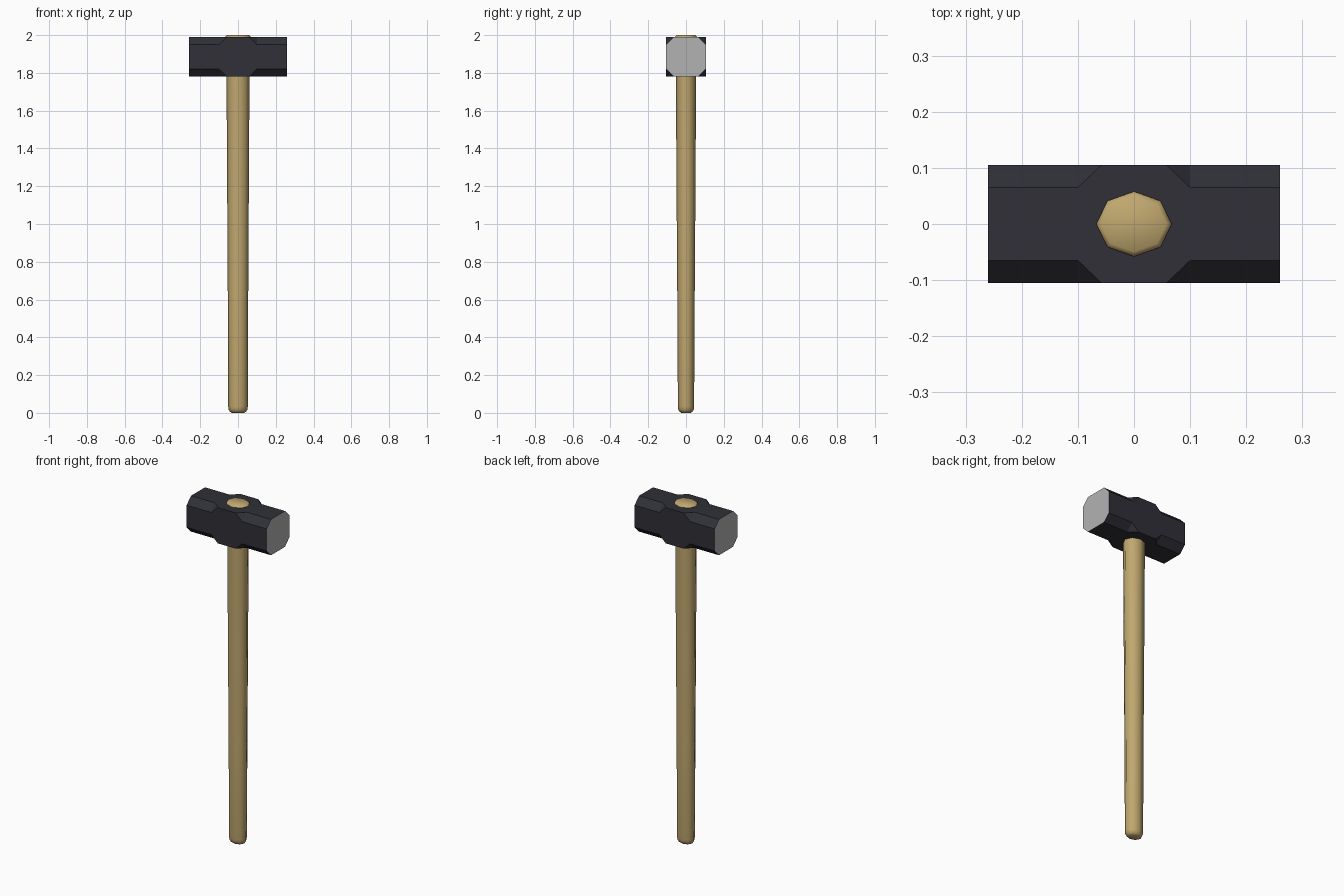
import bpy, bmesh, math

if "Cube" in bpy.data.objects:
    bpy.data.objects.remove(bpy.data.objects["Cube"])


def material(name, rgb):
    m = bpy.data.materials.new(name)
    m.diffuse_color = (*rgb, 1)
    m.use_nodes = True
    m.node_tree.nodes["Principled BSDF"].inputs["Base Color"].default_value = m.diffuse_color
    return m


wood = material("tan wood", (0.53, 0.39, 0.16))
iron = material("dark iron", (0.029, 0.029, 0.039))
steel = material("bare steel", (0.45, 0.45, 0.45))


def loft(name, rings, mats):
    """Skin a list of equal-length point rings and cap both ends."""
    bm = bmesh.new()
    rows = [[bm.verts.new(p) for p in ring] for ring in rings]
    n = len(rows[0])
    for a, b in zip(rows, rows[1:]):
        for i in range(n):
            j = (i + 1) % n
            bm.faces.new((a[i], a[j], b[j], b[i]))
    bm.faces.new(rows[0])
    bm.faces.new(rows[-1])
    bmesh.ops.remove_doubles(bm, verts=bm.verts[:], dist=1e-4)
    bmesh.ops.recalc_face_normals(bm, faces=bm.faces[:])
    me = bpy.data.meshes.new(name)
    bm.to_mesh(me)
    bm.free()
    for m in mats:
        me.materials.append(m)
    ob = bpy.data.objects.new(name, me)
    bpy.context.collection.objects.link(ob)
    return ob


# Hammer head: square middle, chamfered arms, bare striking faces
H, ZC = 0.105, 1.885


def head_ring(x, c):
    k = H - c
    yz = [(H, -k), (H, k), (k, H), (-k, H), (-H, k), (-H, -k), (-k, -H), (k, -H)]
    return [(x, y, ZC + z) for y, z in yz]


sections = [(-0.26, 0.04), (-0.1, 0.04), (-0.058, 0), (0.058, 0), (0.1, 0.04), (0.26, 0.04)]
head = loft("hammer_head", [head_ring(x, c) for x, c in sections], [iron, steel])
for p in head.data.polygons:
    if abs(p.normal.x) > 0.95:
        p.material_index = 1

# Handle: eight-sided oval shaft with a rounded butt, slightly flared at the top
profile = [(0, 0.032, 0.024), (0.006, 0.043, 0.034), (0.018, 0.05, 0.041), (0.035, 0.052, 0.043),
           (0.6, 0.054, 0.046), (1.3, 0.058, 0.051), (1.78, 0.061, 0.053),
           (1.98, 0.067, 0.058), (1.993, 0.067, 0.058), (2.0, 0.058, 0.049)]


def handle_ring(z, rx, ry):
    angles = [i * math.pi / 4 for i in range(8)]
    return [(rx * math.cos(a), ry * math.sin(a), z) for a in angles]


handle = loft("handle", [handle_ring(*p) for p in profile], [wood])
bpy.ops.object.select_all(action='DESELECT')
handle.select_set(True)
bpy.context.view_layer.objects.active = handle
bpy.ops.object.shade_smooth_by_angle(angle=math.radians(60))
